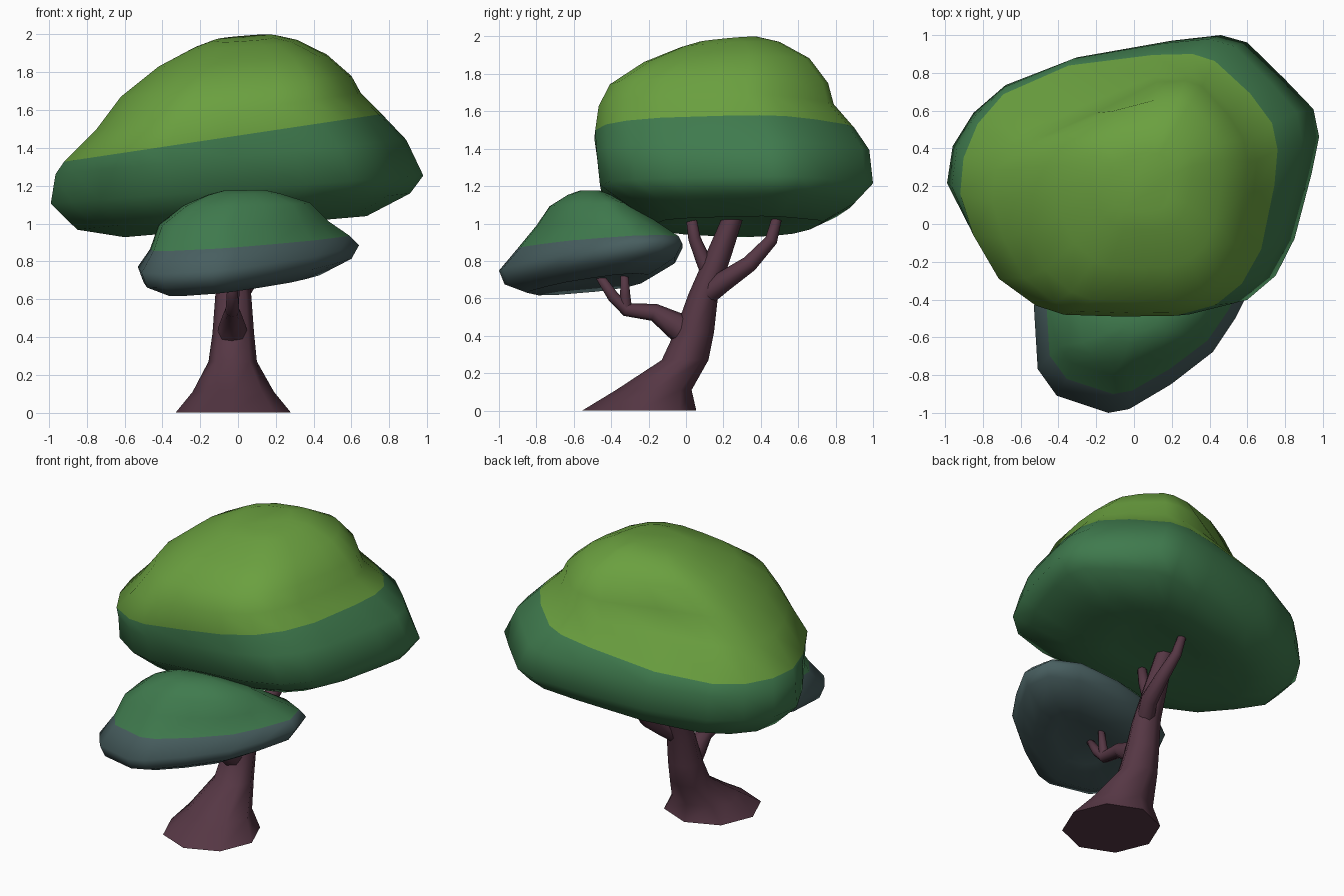
import bpy, bmesh, math
from mathutils import Vector

if "Cube" in bpy.data.objects:
    bpy.data.objects.remove(bpy.data.objects["Cube"])


def material(name, rgb):
    m = bpy.data.materials.new(name)
    m.diffuse_color = (*rgb, 1)
    m.use_nodes = True
    m.node_tree.nodes["Principled BSDF"].inputs["Base Color"].default_value = m.diffuse_color
    return m


LIME = material("lime_leaf", (0.145, 0.350, 0.050))
GREEN = material("deep_green_leaf", (0.050, 0.195, 0.075))
SLATE = material("slate_leaf", (0.064, 0.112, 0.115))
BARK = material("plum_bark", (0.092, 0.038, 0.058))


def loft(name, rings, mats, split=None):
    """Skin a stack of rings; faces from ring 'split' upward use the second material."""
    bm = bmesh.new()
    rows = [[bm.verts.new(p) for p in ring] for ring in rings]
    n = len(rows[0])
    for k in range(len(rows) - 1):
        for i in range(n):
            j = (i + 1) % n
            f = bm.faces.new((rows[k][i], rows[k][j], rows[k + 1][j], rows[k + 1][i]))
            f.material_index = 1 if split is not None and k >= split else 0
            f.smooth = True
    base = bm.faces.new(rows[0][::-1])
    base.smooth = split is not None          # wood gets a flat cut end
    top = bm.faces.new(rows[-1])
    top.material_index = 0 if split is None else 1
    top.smooth = True
    bmesh.ops.recalc_face_normals(bm, faces=bm.faces)
    me = bpy.data.meshes.new(name)
    bm.to_mesh(me)
    bm.free()
    for m in mats:
        me.materials.append(m)
    ob = bpy.data.objects.new(name, me)
    bpy.context.collection.objects.link(ob)
    return ob


def to_unit(pts):
    """Rescale a plan outline to the -1..1 square."""
    xs, ys = [p[0] for p in pts], [p[1] for p in pts]
    return [(2 * (x - min(xs)) / (max(xs) - min(xs)) - 1,
             2 * (y - min(ys)) / (max(ys) - min(ys)) - 1) for x, y in pts]


def rounded(unit, w):
    """Blend the outline towards a rounded square."""
    out = []
    for x, y in unit:
        a = math.atan2(y, x)
        c, s = math.cos(a), math.sin(a)
        r = (abs(c) ** 2.6 + abs(s) ** 2.6) ** (-1 / 2.6)
        out.append((x + (c * r - x) * w, y + (s * r - y) * w))
    return to_unit(out)


def crown(name, outline, layers, mats, split, yc):
    """Layer: height, x tilt, y tilt, x min, x max, y min, y max, roundness, back-left dent."""
    unit = to_unit(outline)
    rings = []
    for z, tx, ty, x0, x1, y0, y1, w, dent in layers:
        ring = []
        for u, v in rounded(unit, w):
            v -= dent * math.exp(-((u + .5) ** 2 + (v - .8) ** 2) / .15)
            x = (x0 + x1) / 2 + u * (x1 - x0) / 2
            y = (y0 + y1) / 2 + v * (y1 - y0) / 2
            ring.append((x, y, z + tx * x + ty * (y - yc)))
        rings.append(ring)
    return loft(name, rings, mats, split)


# Large upper crown
crown("upper_crown",
      [(.46, 1), (.6, .96), (.8, .76), (.95, .6), (.98, .45), (.94, .25), (.85, -.1),
       (.75, -.3), (.6, -.43), (.35, -.49), (0, -.485), (-.35, -.48), (-.52, -.42),
       (-.73, -.26), (-.88, -.02), (-.99, .2), (-.96, .4), (-.85, .58), (-.68, .73),
       (-.3, .88), (.2, .97)],
      [(1.02, .087, 0, -.25, .35, .05, .50, 0, 0),
       (.98, .087, 0, -.60, .68, -.15, .73, 0, 0),
       (1.06, .109, 0, -.85, .91, -.31, .90, 0, 0),
       (1.18, .075, 0, -.99, .98, -.46, 1.0, 0, 0),
       (1.355, .098, 0, -.965, .89, -.478, .98, .1, 0),
       (1.465, .15, 0, -.92, .76, -.49, .90, .4, 0),
       (1.60, .138, 0, -.75, .65, -.47, .79, .35, .22),
       (1.726, .09, 0, -.62, .60, -.41, .76, .4, .28),
       (1.855, .068, .02, -.42, .47, -.23, .66, .5, .1),
       (1.935, .07, .05, -.23, .31, -.03, .50, .5, 0),
       (1.957, .07, .09, -.13, .20, .06, .38, .5, 0)],
      [GREEN, LIME], 5, 0)

# Small lower crown
crown("lower_crown",
      [(-.52, -.44), (-.5, -.77), (-.4, -.91), (-.13, -1), (-.02, -.98), (.2, -.85),
       (.42, -.68), (.54, -.5), (.64, -.3), (.6, -.13), (.42, -.03), (.1, -.03),
       (-.2, -.09), (-.42, -.22)],
      [(.705, .08, .09, -.20, .25, -.68, -.33, 0, 0),
       (.672, .10, .09, -.38, .43, -.85, -.20, 0, 0),
       (.735, .10, .10, -.50, .60, -.97, -.06, 0, 0),
       (.81, .085, .10, -.53, .64, -1.0, -.02, 0, 0),
       (.89, .062, .04, -.465, .59, -.90, -.04, 0, 0),
       (1.0, .02, .03, -.42, .475, -.80, -.16, .2, 0),
       (1.10, .02, .03, -.29, .38, -.73, -.30, .3, 0),
       (1.155, .02, 0, -.16, .22, -.63, -.41, .4, 0),
       (1.175, .02, 0, -.08, .14, -.57, -.46, .4, 0)],
      [SLATE, GREEN], 4, -.5)

# Trunk: height, centre x, centre y, radius x, radius y
N = 8
trunk = [(0, -.025, -.25, .305, .305), (.11, -.025, -.172, .215, .202),
         (.27, -.028, -.005, .128, .125), (.42, -.025, .045, .110, .105),
         (.62, -.025, .092, .095, .080), (.82, -.03, .17, .078, .070),
         (1.02, -.04, .245, .060, .058), (1.15, -.04, .30, .045, .045)]
loft("trunk", [[(cx + rx * math.cos(2 * math.pi * i / N), cy + ry * math.sin(2 * math.pi * i / N), z)
                for i in range(N)] for z, cx, cy, rx, ry in trunk], [BARK])


# Branches: path points with radius
def branch(name, pts, sides=8):
    ps = [Vector(p[:3]) for p in pts]
    rings = []
    for k, p in enumerate(ps):
        d = (ps[min(k + 1, len(ps) - 1)] - ps[max(k - 1, 0)]).normalized()
        a = Vector((1, 0, 0))
        a = (a - d * a.dot(d)).normalized()
        b = d.cross(a)
        r = pts[k][3]
        rings.append([p + r * (a * math.cos(t) + b * math.sin(t))
                      for t in (2 * math.pi * i / sides for i in range(sides))])
    loft(name, rings, [BARK])


branch("front_branch", [(-.03, .03, .40, .085), (-.03, -.06, .458, .072), (-.03, -.17, .525, .047),
                        (-.03, -.32, .54, .036), (-.03, -.39, .61, .031), (-.03, -.47, .73, .022)])
branch("front_twig", [(-.03, -.32, .54, .032), (-.02, -.325, .62, .027), (-.01, -.33, .74, .02)])
branch("back_branch", [(0, .11, .62, .058), (.045, .20, .69, .055), (.06, .34, .785, .044),
                       (.04, .455, .91, .034), (.01, .50, 1.08, .024)])
branch("side_branch", [(-.03, .14, .70, .048), (-.035, .09, .81, .040), (-.04, .045, .92, .033),
                       (-.04, .02, 1.08, .026)])
